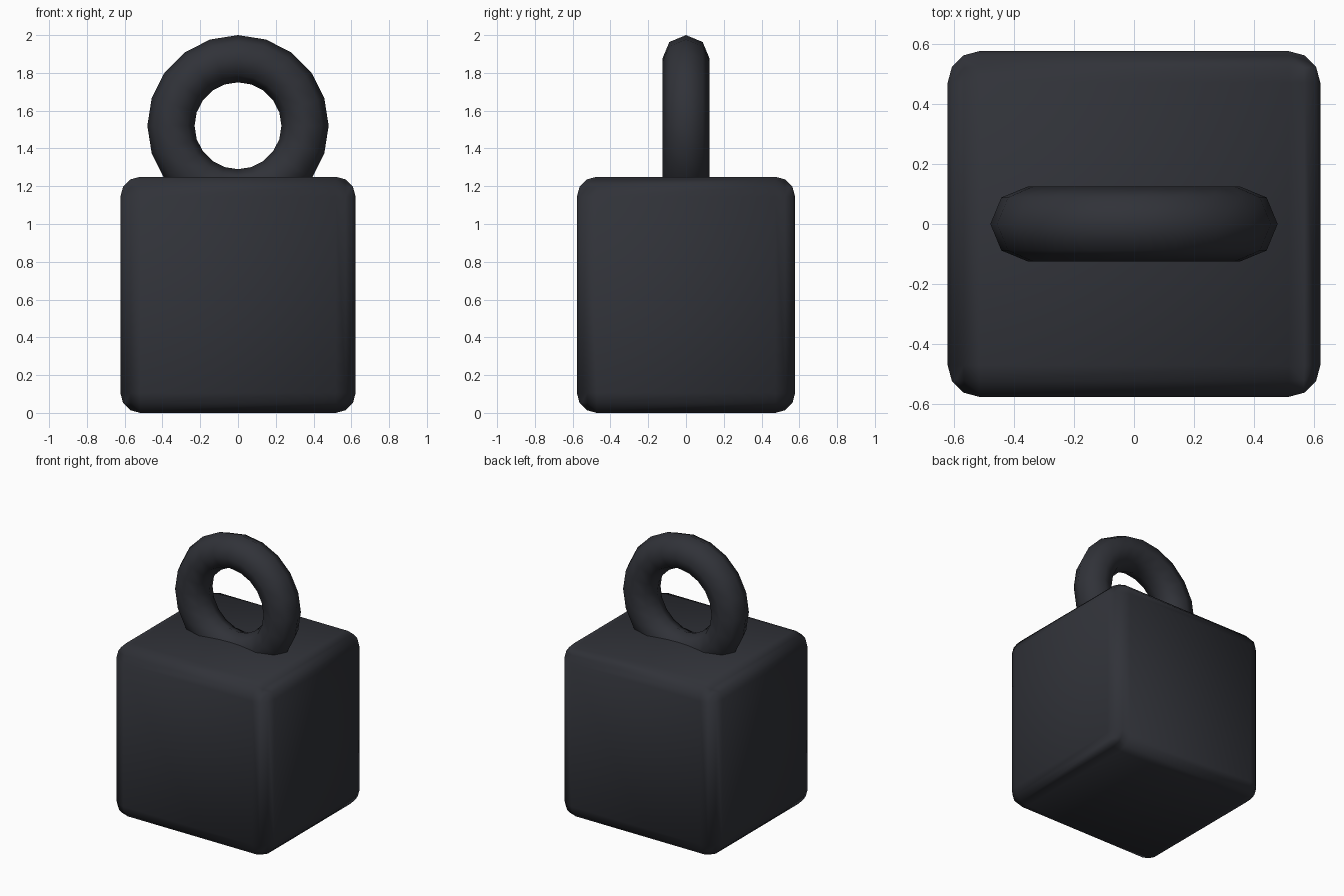
import bpy
import math

if "Cube" in bpy.data.objects:
    bpy.data.objects.remove(bpy.data.objects["Cube"])

mat = bpy.data.materials.new("dark_iron")
mat.diffuse_color = (0.03, 0.032, 0.04, 1)
mat.use_nodes = True
mat.node_tree.nodes["Principled BSDF"].inputs["Base Color"].default_value = mat.diffuse_color


def finish(obj, name):
    obj.name = name
    obj.data.materials.append(mat)
    bpy.ops.object.shade_smooth_by_angle(angle=math.radians(60))


# Block with rounded edges
bpy.ops.mesh.primitive_cube_add(size=1, location=(0, 0, 0.625))
block = bpy.context.object
block.scale = (1.245, 1.155, 1.25)
bpy.ops.object.transform_apply(location=False, rotation=False, scale=True)
bevel = block.modifiers.new("rounded_edges", 'BEVEL')
bevel.width = 0.105
bevel.segments = 3
bevel.harden_normals = True
bpy.ops.object.modifier_apply(modifier=bevel.name)
finish(block, "weight_block")

# Upright ring sunk into the top of the block
bpy.ops.mesh.primitive_torus_add(
    major_radius=0.355, minor_radius=0.125, major_segments=20, minor_segments=8,
    location=(0, 0, 1.52), rotation=(math.pi / 2, 0, 0))
finish(bpy.context.object, "lifting_ring")
